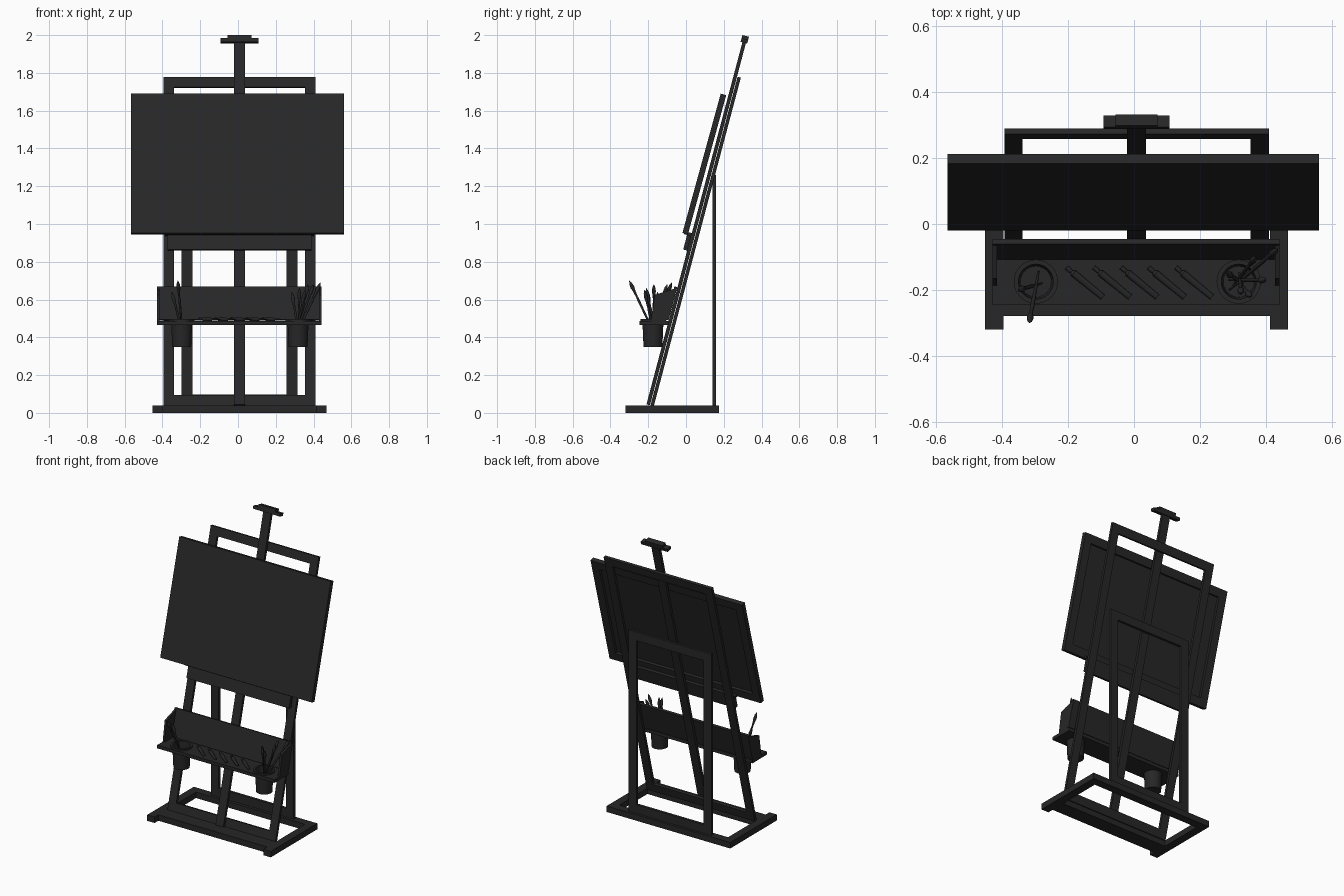
import bpy, bmesh, math
from mathutils import Vector, Matrix

if "Cube" in bpy.data.objects:
    bpy.data.objects.remove(bpy.data.objects["Cube"])

DARK = bpy.data.materials.new("dark_wood")
DARK.diffuse_color = (0.02, 0.02, 0.02, 1)
DARK.use_nodes = True
DARK.node_tree.nodes["Principled BSDF"].inputs["Base Color"].default_value = DARK.diffuse_color
CX = 0.008                      # centre line of the easel
TILT = math.atan(0.265)
# leaning plane: local z runs up the slope, local y is depth
LEAN = Matrix.Translation((0, -0.19, 0.04)) @ Matrix.Rotation(-TILT, 4, 'X')
CANVAS = Matrix.Translation((0, 0.008, 0.945)) @ Matrix.Rotation(-math.atan(0.275), 4, 'X')
FLAT = Matrix.Identity(4)


def finish(name, bm, mat=FLAT, smooth=False):
    bmesh.ops.recalc_face_normals(bm, faces=bm.faces)
    me = bpy.data.meshes.new(name)
    bm.to_mesh(me)
    bm.free()
    me.materials.append(DARK)
    ob = bpy.data.objects.new(name, me)
    ob.matrix_world = mat
    bpy.context.collection.objects.link(ob)
    if smooth:
        bpy.ops.object.select_all(action='DESELECT')
        ob.select_set(True)
        bpy.context.view_layer.objects.active = ob
        bpy.ops.object.shade_smooth_by_angle(angle=math.radians(35))
    return ob


def box(name, x, y, z, mat=FLAT):
    bm = bmesh.new()
    bmesh.ops.create_cube(bm, size=1)
    for v in bm.verts:
        v.co = [(a + b) / 2 + c * (b - a) for c, (a, b) in zip(v.co, (x, y, z))]
    return finish(name, bm, mat)


def ring_frame(name, x, y, z, w, mat=FLAT):
    """Rectangular mitred frame of bar width w."""
    bm = bmesh.new()
    loops = []
    for d in y:
        for i in (0, w):
            loops.append([bm.verts.new((px, d, pz)) for px, pz in (
                (x[0] + i, z[0] + i), (x[1] - i, z[0] + i), (x[1] - i, z[1] - i), (x[0] + i, z[1] - i))])
    fo, fi, bo, bi = loops
    for a, b in ((fo, fi), (fi, bi), (bi, bo), (bo, fo)):
        for k in range(4):
            n = (k + 1) % 4
            bm.faces.new((a[k], a[n], b[n], b[k]))
    return finish(name, bm, mat)


def prism(name, pts, x0, x1):
    """Extrude a (y, z) outline along x."""
    bm = bmesh.new()
    f = bm.faces.new([bm.verts.new((x0, y, z)) for y, z in pts])
    r = bmesh.ops.extrude_face_region(bm, geom=[f])
    for v in r['geom']:
        if isinstance(v, bmesh.types.BMVert):
            v.co.x = x1
    return finish(name, bm)


def lathe(name, prof, mat=FLAT, segs=16):
    bm = bmesh.new()
    rings = [[bm.verts.new((r * math.cos(2 * math.pi * k / segs), r * math.sin(2 * math.pi * k / segs), z))
              for k in range(segs)] for r, z in prof]
    for a, b in zip(rings, rings[1:]):
        for k in range(segs):
            n = (k + 1) % segs
            bm.faces.new((a[k], a[n], b[n], b[k]))
    bm.faces.new(rings[0])
    bm.faces.new(rings[-1])
    return finish(name, bm, mat, True)


def aim(a, b):
    d = Vector(b) - Vector(a)
    return Matrix.Translation(a) @ d.to_track_quat('Z', 'Y').to_matrix().to_4x4(), d.length


# base: two rails and two cross bars
for s, n in ((-1, "left"), (1, "right")):
    e = sorted((CX + s * 0.46, CX + s * 0.405))
    box("base_rail_" + n, e, (-0.32, 0.175), (0, 0.04))
box("base_front_bar", (CX - 0.405, CX + 0.405), (-0.28, -0.18), (0, 0.04))
box("base_back_bar", (CX - 0.405, CX + 0.405), (0.12, 0.175), (0, 0.04))

# leaning main frame, mast and vertical rear support
ring_frame("main_frame", (CX - 0.402, CX + 0.402), (0.002, 0.02), (0, 1.80), 0.056, LEAN)
box("mast", (CX - 0.029, CX + 0.029), (-0.02, -0.001), (0, 1.985), LEAN)
ring_frame("rear_support", (CX - 0.308, CX + 0.308), (0.14, 0.158), (0.04, 1.26), 0.058)

# top clamp on the mast
box("clamp_plate", (CX - 0.1, CX + 0.1), (-0.03, 0.006), (1.983, 2.003), LEAN)
box("clamp_cap", (CX - 0.064, CX + 0.064), (-0.03, 0.006), (2.003, 2.02), LEAN)

# canvas: front sheet over a stretcher
box("canvas_sheet", (-0.566, 0.562), (-0.028, -0.016), (0, 0.765), CANVAS)
ring_frame("canvas_stretcher", (-0.566, 0.562), (-0.016, 0.002), (0, 0.765), 0.055, CANVAS)

# canvas holder
box("holder_ledge", (CX - 0.395, CX + 0.395), (-0.06, -0.02), (0.922, 0.938), LEAN)
box("holder_panel", (CX - 0.382, CX + 0.382), (-0.042, -0.02), (0.842, 0.922), LEAN)

# tray: back board, cheeks and a floor with pot holes
TX = (-0.43, 0.442)
PY = -0.175
POTS = (("left", -0.298), ("right", 0.318))
box("tray_back", TX, (-0.037, -0.021), (0.46, 0.642), LEAN)
cheek = [(-0.06, 0.658), (-0.165, 0.625), (-0.187, 0.487), (-0.105, 0.487)]
prism("tray_cheek_left", cheek, TX[0], TX[0] + 0.014)
prism("tray_cheek_right", cheek, TX[1] - 0.014, TX[1])
floor = box("tray_floor", TX, (-0.245, -0.092), (0.465, 0.487))
for n, x in POTS:
    cut = lathe("hole_cutter_" + n, [(0.057, -0.05), (0.057, 0.05)], Matrix.Translation((x, PY, 0.476)), 32)
    cut.hide_render = True
    cut.hide_set(True)
    m = floor.modifiers.new("hole_" + n, 'BOOLEAN')
    m.object = cut
    m.solver = 'EXACT'
    # open pot hanging by its rim
    lathe("pot_" + n, [(0.05, 0), (0.056, 0.137), (0.067, 0.137), (0.067, 0.148), (0.053, 0.148), (0.047, 0.006)],
          Matrix.Translation((x, PY, 0.35)), 32)

# brushes standing in the pots
BRUSHES = [
    ((-0.29, -0.145, 0.37), (-0.318, -0.30, 0.70)), ((-0.28, -0.18, 0.37), (-0.35, -0.20, 0.64)),
    ((0.29, -0.20, 0.37), (0.437, -0.075, 0.69)), ((0.30, -0.19, 0.37), (0.37, -0.10, 0.68)),
    ((0.32, -0.15, 0.37), (0.325, -0.21, 0.66)), ((0.33, -0.18, 0.37), (0.285, -0.15, 0.64)),
    ((0.29, -0.17, 0.37), (0.40, -0.17, 0.68)), ((0.30, -0.16, 0.37), (0.355, -0.22, 0.65)),
]
for i, (a, b) in enumerate(BRUSHES):
    mat, L = aim(a, b)
    lathe("brush_%d" % (i + 1), [(0.003, 0), (0.005, L * 0.3), (0.0065, L - 0.11), (0.005, L - 0.095),
                                 (0.007, L - 0.06), (0.0105, L - 0.04), (0.008, L - 0.018), (0.001, L)], mat, 12)

# paint tubes lying slanted on the tray
for i in range(5):
    x = -0.205 + 0.083 * i
    mat, L = aim((x, -0.132, 0.497), (x + 0.11, -0.222, 0.494))
    tube = lathe("paint_tube_%d" % (i + 1), [(0.007, 0), (0.007, 0.016), (0.005, 0.016), (0.005, 0.02),
                                             (0.011, 0.028), (0.0105, 0.06), (0.009, L)], mat, 12)
    # flatten the crimped end
    for v in tube.data.vertices:
        if v.co.z > L - 0.001:
            w = tube.matrix_world.to_3x3() @ v.co
            c = tube.matrix_world.to_3x3() @ Vector((0, 0, v.co.z))
            w.z = c.z + (w.z - c.z) * 0.15
            v.co = tube.matrix_world.to_3x3().inverted() @ w
